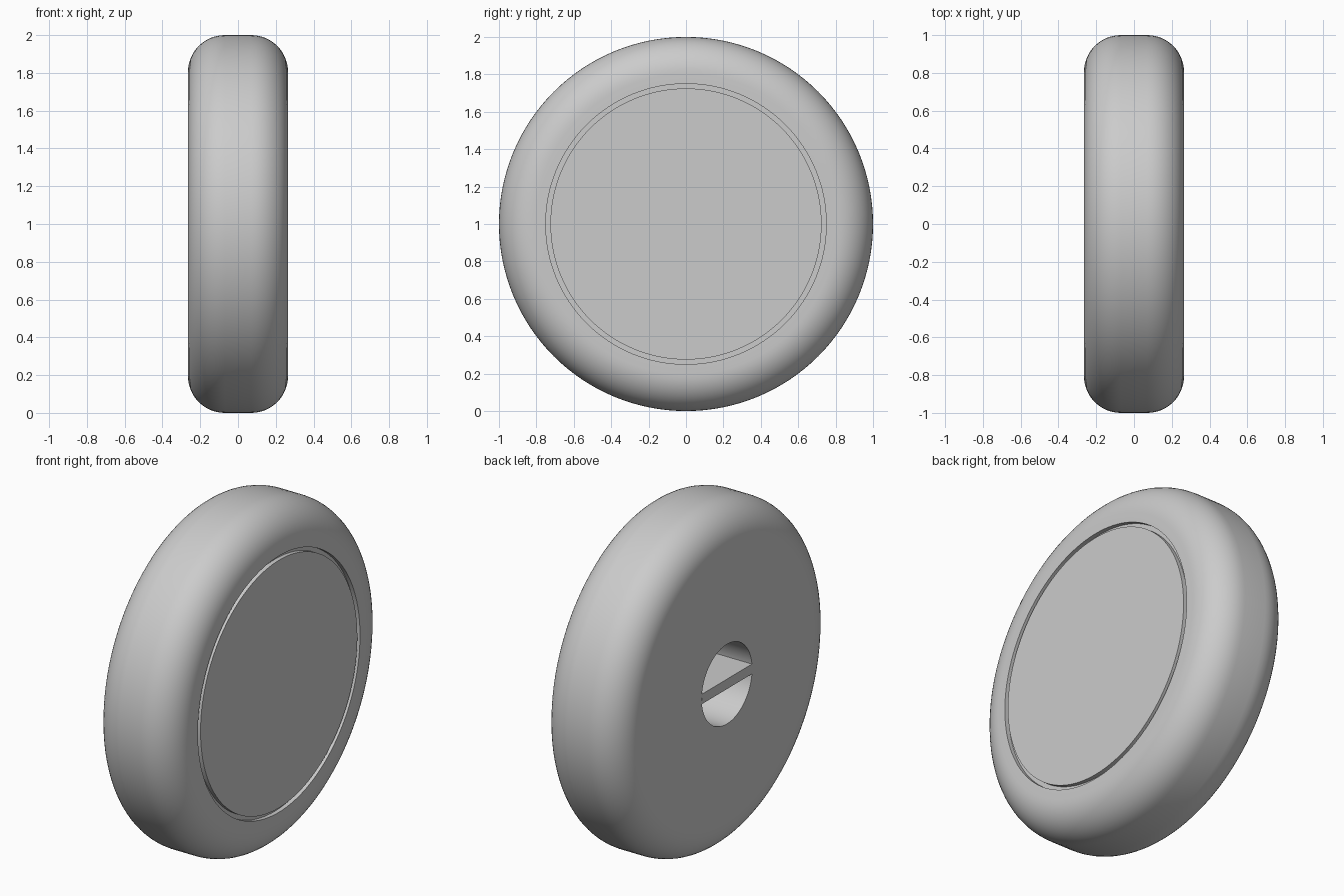
import bpy, bmesh
from math import sin, cos, pi, radians
from mathutils import Matrix

cube = bpy.data.objects.get("Cube")
if cube:
    bpy.data.objects.remove(cube, do_unlink=True)

HALF = 0.265        # half of the thickness along x
RADIUS = 1.0
FILLET = 0.195
GROOVE_IN, GROOVE_OUT, GROOVE_DEPTH = 0.725, 0.75, 0.025
HOLE, HOLE_DEPTH = 0.233, 0.42
RIB = 0.029         # half of the rib height
SEGMENTS = 128

grey = bpy.data.materials.new("light grey")
grey.use_nodes = True
colour = (0.6, 0.6, 0.6, 1)
grey.diffuse_color = colour
grey.node_tree.nodes["Principled BSDF"].inputs["Base Color"].default_value = colour


def finish(name, bm):
    """Turn a bmesh into a smooth-shaded object standing on the ground."""
    bmesh.ops.recalc_face_normals(bm, faces=bm.faces)
    mesh = bpy.data.meshes.new(name)
    bm.to_mesh(mesh)
    bm.free()
    mesh.materials.append(grey)
    obj = bpy.data.objects.new(name, mesh)
    obj.location.z = RADIUS
    bpy.context.collection.objects.link(obj)
    bpy.ops.object.select_all(action='DESELECT')
    obj.select_set(True)
    bpy.context.view_layer.objects.active = obj
    bpy.ops.object.shade_smooth_by_angle(angle=radians(30))
    return obj


def fillet(side, steps=12):
    """Rounded rim corner from the flat face out to the tread, as (x, r)."""
    return [(side * (HALF - FILLET + FILLET * cos(t)), RADIUS - FILLET + FILLET * sin(t))
            for t in (pi / 2 * i / steps for i in range(steps + 1))]


# Round body: cap disc, ring groove, rounded rim, flat back and blind hole
floor = HALF - GROOVE_DEPTH
profile = [(HALF, 0), (HALF, GROOVE_IN), (floor, GROOVE_IN),
           (floor, GROOVE_OUT), (HALF, GROOVE_OUT)]
profile += fillet(1) + fillet(-1)[::-1]
profile += [(-HALF, HOLE), (HOLE_DEPTH - HALF, HOLE), (HOLE_DEPTH - HALF, 0)]

bm = bmesh.new()
verts = [bm.verts.new((x, 0, r)) for x, r in profile]
edges = [bm.edges.new(pair) for pair in zip(verts, verts[1:])]
bmesh.ops.spin(bm, geom=verts + edges, cent=(0, 0, 0), axis=(1, 0, 0),
               angle=2 * pi, steps=SEGMENTS, use_duplicate=False)
bmesh.ops.remove_doubles(bm, verts=bm.verts, dist=0.0001)
finish("round_body", bm)

# Flat rib across the hole, flush with the back face
bm = bmesh.new()
bmesh.ops.create_cube(bm, size=1, matrix=Matrix.Translation(((HOLE_DEPTH / 2 - HALF), 0, 0))
                      @ Matrix.Diagonal((HOLE_DEPTH, 2 * HOLE - 0.003, 2 * RIB, 1)))
finish("hole_rib", bm)
